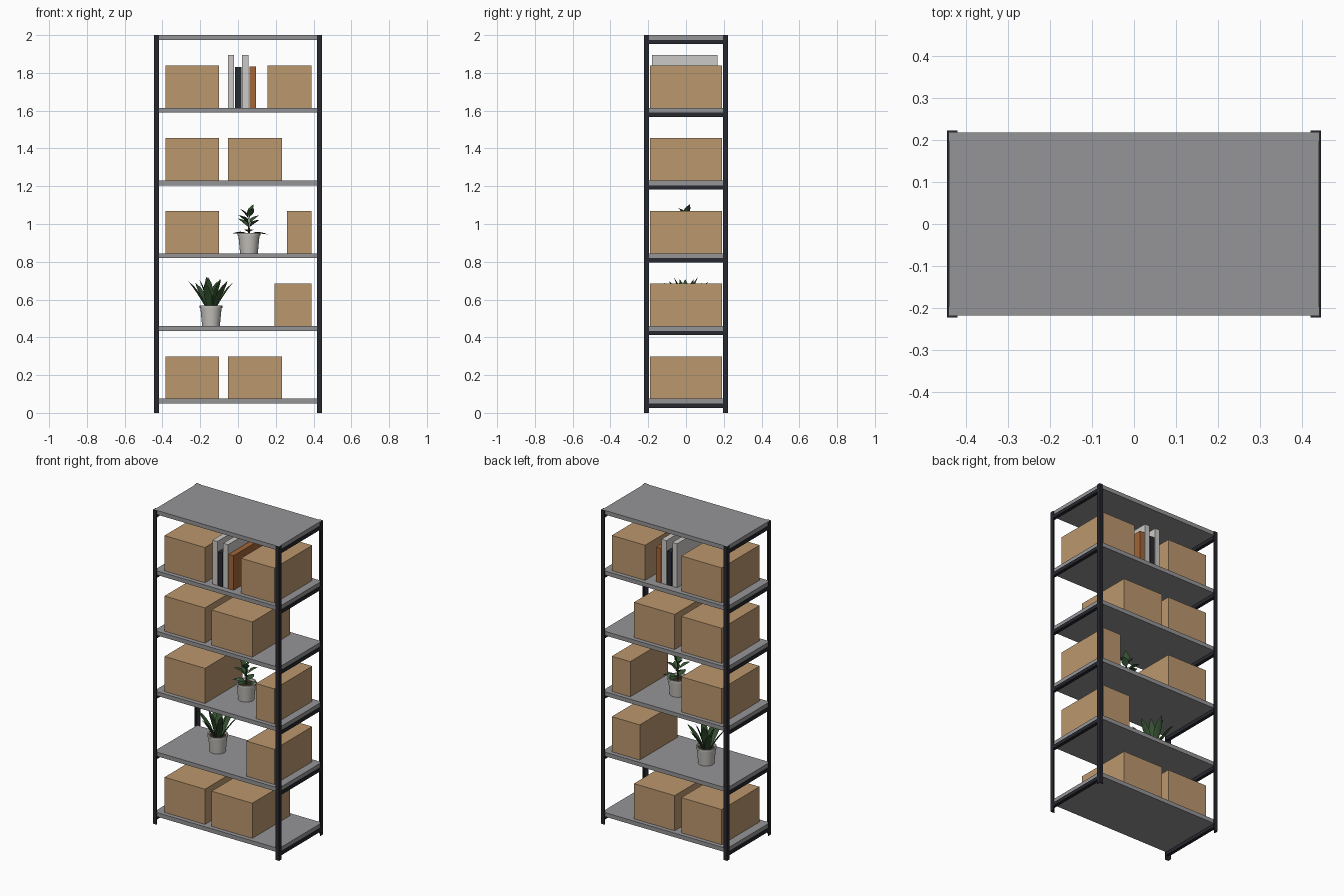
import bpy, bmesh, math
from mathutils import Vector

if "Cube" in bpy.data.objects:
    bpy.data.objects.remove(bpy.data.objects["Cube"])


def mat(name, rgb):
    m = bpy.data.materials.new(name)
    m.diffuse_color = (*rgb, 1)
    m.use_nodes = True
    m.node_tree.nodes["Principled BSDF"].inputs["Base Color"].default_value = m.diffuse_color
    return m


STEEL = mat("dark_steel", (0.020, 0.021, 0.028))
SHELF = mat("shelf_grey", (0.30, 0.295, 0.305))
CARD = mat("cardboard", (0.50, 0.31, 0.155))
PALE = mat("pale_grey", (0.60, 0.59, 0.57))
BLACK = mat("book_black", (0.022, 0.023, 0.03))
RUST = mat("book_rust", (0.37, 0.13, 0.04))
POT = mat("pot_ceramic", (0.55, 0.53, 0.50))
SOIL = mat("soil", (0.04, 0.025, 0.015))
LEAF = mat("leaf_green", (0.035, 0.085, 0.03))
STEM = mat("stem_green", (0.06, 0.07, 0.03))


def finish(name, bm, *mats):
    bmesh.ops.recalc_face_normals(bm, faces=bm.faces[:])
    me = bpy.data.meshes.new(name)
    bm.to_mesh(me)
    bm.free()
    for m in mats:
        me.materials.append(m)
    ob = bpy.data.objects.new(name, me)
    bpy.context.collection.objects.link(ob)
    return ob


def smooth(ob):
    bpy.ops.object.select_all(action='DESELECT')
    ob.select_set(True)
    bpy.context.view_layer.objects.active = ob
    bpy.ops.object.shade_smooth_by_angle(angle=math.radians(40))


def box(name, x, y, z, m):
    bm = bmesh.new()
    bmesh.ops.create_cube(bm, size=1)
    for v in bm.verts:
        v.co = [(a + b) / 2 + c * (b - a) for (a, b), c in zip((x, y, z), v.co)]
    return finish(name, bm, m)


HX, HY = 0.445, 0.222                                   # half width and depth
TOPS = [0.075 + 0.385 * i for i in range(6)]            # shelf surfaces

# Angle-section corner posts
W, T = 0.026, 0.005
for sx in (-1, 1):
    for sy in (-1, 1):
        prof = [(0, 0), (W, 0), (W, T), (T, T), (T, W), (0, W)]
        bm = bmesh.new()
        f = bm.faces.new([bm.verts.new((sx * (HX - a), sy * (HY - b), 0)) for a, b in prof])
        ext = bmesh.ops.extrude_face_region(bm, geom=[f])["geom"]
        bmesh.ops.translate(bm, vec=(0, 0, 2), verts=[g for g in ext if isinstance(g, bmesh.types.BMVert)])
        finish("corner_post", bm, STEEL)

# Shelves with a side rail under each end
for z in TOPS:
    box("shelf", (-HX + T, HX - T), (-HY + T, HY - T), (z - 0.026, z), SHELF)
    for s in (-1, 1):
        x = sorted((s * 0.424, s * HX))
        box("side_rail", x, (-HY + T, HY - T), (z - 0.048, z - 0.026), STEEL)

# Cardboard boxes: shelf number, left, right
for i, x0, x1 in [(0, -0.385, -0.1), (0, -0.053, 0.234), (1, 0.193, 0.39),
                  (2, -0.385, -0.1), (2, 0.26, 0.39), (3, -0.385, -0.1),
                  (3, -0.053, 0.234), (4, -0.385, -0.1), (4, 0.155, 0.39)]:
    box("storage_box", (x0, x1), (-0.19, 0.19), (TOPS[i], TOPS[i] + 0.224), CARD)

# Books on the fifth shelf
for x0, x1, h, m in [(-0.054, -0.02, 0.28, PALE), (-0.016, 0.018, 0.215, BLACK),
                     (0.022, 0.056, 0.28, PALE), (0.06, 0.095, 0.22, RUST)]:
    box("book", (x0, x1), (-0.18, 0.167), (TOPS[4], TOPS[4] + h), m)


def pot(x, z):
    """Turned pot with a lip and a soil disc."""
    prof = [(0, 0), (0.047, 0), (0.056, 0.095), (0.060, 0.095), (0.060, 0.108),
            (0.053, 0.108), (0.051, 0.094), (0, 0.094)]
    bm = bmesh.new()
    vs = [bm.verts.new((r, 0, h)) for r, h in prof]
    es = [bm.edges.new(p) for p in zip(vs, vs[1:])]
    bmesh.ops.spin(bm, geom=vs + es, axis=(0, 0, 1), cent=(0, 0, 0), angle=math.tau, steps=24)
    bmesh.ops.remove_doubles(bm, verts=bm.verts[:], dist=1e-4)
    for f in bm.faces:
        c = f.calc_center_median()
        f.material_index = int(0.09 < c.z < 0.0945 and c.xy.length < 0.045)
    ob = finish("plant_pot", bm, POT, SOIL)
    ob.location = (x, 0, z)
    smooth(ob)


def leaf(bm, base, az, elev, length, width, bend, shape):
    """Folded leaf strip growing from base; bend changes its elevation along the way."""
    p = Vector(base)
    side = Vector((-math.sin(az), math.cos(az), 0))
    rows, n = [], len(shape) - 1
    for i, s in enumerate(shape):
        e = elev + bend * i / n
        d = Vector((math.cos(az) * math.cos(e), math.sin(az) * math.cos(e), math.sin(e)))
        up = side.cross(d) * -1
        w = width / 2 * s
        rows.append([bm.verts.new(p + side * k * w + up * abs(k) * w * 0.35) for k in (-1, 0, 1)])
        p = p + d * (length / n)
    for a, b in zip(rows, rows[1:]):
        for k in (0, 1):
            bm.faces.new((a[k], a[k + 1], b[k + 1], b[k]))


# Spear-leaved plant on the second shelf
PX, PZ = -0.143, TOPS[1]
pot(PX, PZ)
SPEAR = (0.55, 0.8, 1.0, 0.95, 0.7, 0.04)
bm = bmesh.new()
for ring, (count, elev, length, r) in enumerate([(6, 60, 0.165, 0.025), (5, 76, 0.165, 0.012)]):
    for k in range(count):
        az = math.tau * k / count + 0.25 + 0.45 * ring
        base = (PX + r * math.cos(az), r * math.sin(az), PZ + 0.09)
        leaf(bm, base, az, math.radians(elev), length + 0.012 * (k % 2), 0.042,
             math.radians(-10), SPEAR)
bmesh.ops.remove_doubles(bm, verts=bm.verts[:], dist=1e-5)
smooth(finish("spear_leaves", bm, LEAF))

# Broad-leaved plant on the third shelf
QX, QZ = 0.058, TOPS[2]
pot(QX, QZ)
bm = bmesh.new()
bmesh.ops.create_cone(bm, segments=8, radius1=0.005, radius2=0.003, depth=0.115, cap_ends=True)
stem = finish("plant_stem", bm, STEM)
stem.location = (QX, 0, QZ + 0.145)
smooth(stem)
OVAL = (0.08, 0.15, 0.75, 1.0, 0.85, 0.5, 0.03)
bm = bmesh.new()
# height, direction, rise, length
for h, az, el, ln in [(0.105, 185, 4, 0.09), (0.105, 5, 2, 0.10), (0.11, 275, 12, 0.09),
                      (0.11, 95, 12, 0.09), (0.135, 140, 38, 0.09), (0.135, 320, 35, 0.085),
                      (0.155, 35, 40, 0.08), (0.155, 220, 38, 0.085), (0.18, 170, 55, 0.07),
                      (0.185, 300, 55, 0.07), (0.185, 40, 72, 0.08)]:
    leaf(bm, (QX, 0, QZ + h), math.radians(az), math.radians(el), ln, 0.044,
         math.radians(-12), OVAL)
smooth(finish("broad_leaves", bm, LEAF))
